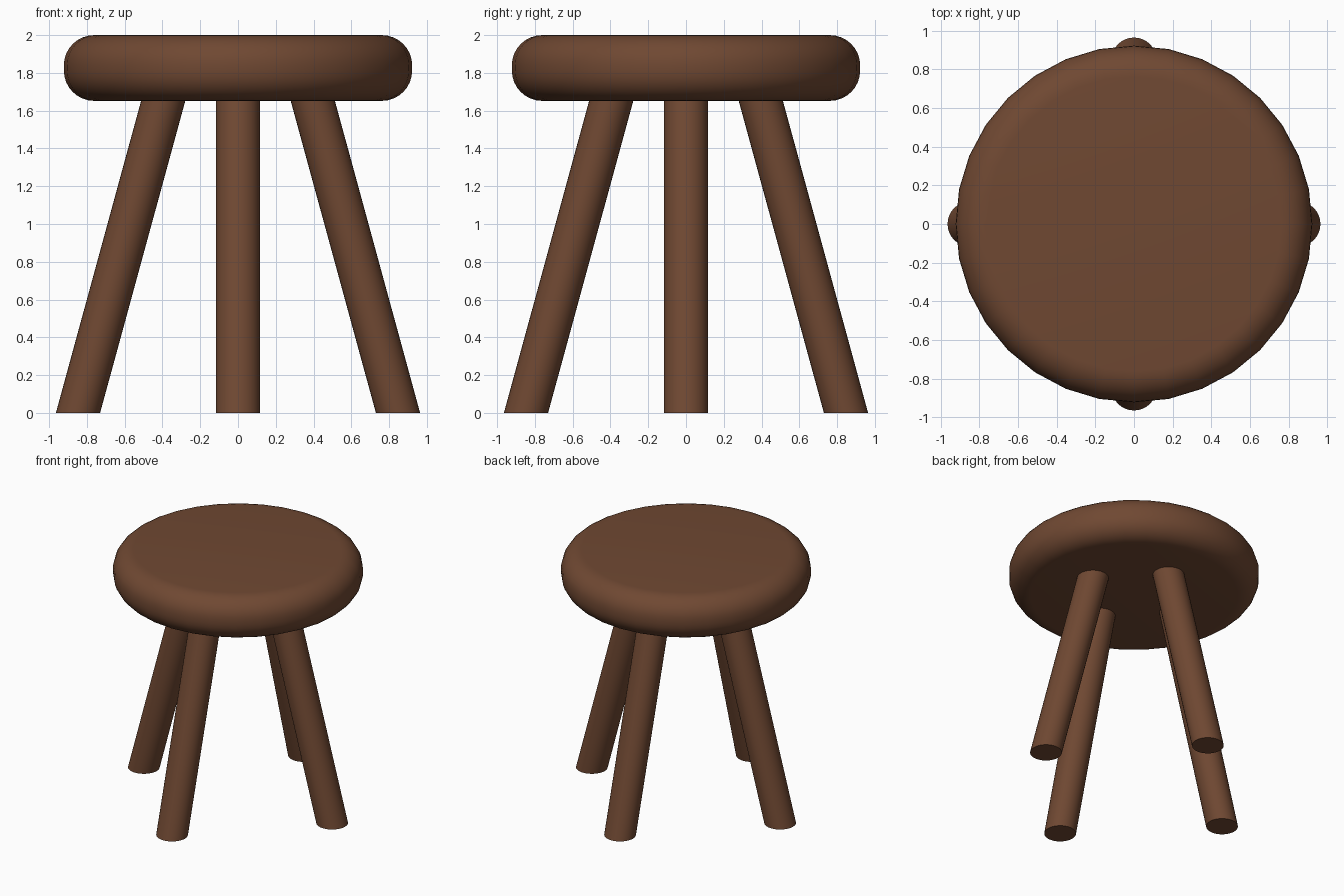
import bpy, bmesh
from math import cos, sin, pi
from mathutils import Matrix

if "Cube" in bpy.data.objects:
    bpy.data.objects.remove(bpy.data.objects["Cube"])

wood = bpy.data.materials.new("brown_wood")
wood.diffuse_color = (0.16, 0.065, 0.032, 1)
wood.use_nodes = True
wood.node_tree.nodes["Principled BSDF"].inputs["Base Color"].default_value = wood.diffuse_color


def finish(obj, name):
    obj.name = name
    obj.data.materials.append(wood)
    bpy.ops.object.select_all(action='DESELECT')
    obj.select_set(True)
    bpy.context.view_layer.objects.active = obj
    bpy.ops.object.shade_smooth_by_angle(angle=pi / 6)


def cylinder(radius, bottom, top):
    bpy.ops.mesh.primitive_cylinder_add(vertices=32, radius=radius, depth=top - bottom,
                                        location=(0, 0, (top + bottom) / 2))
    bpy.ops.object.transform_apply(location=True)
    return bpy.context.object


# Seat: thick disc with rounded rims
seat = cylinder(0.922, 1.652, 2.0)
bm = bmesh.new()
bm.from_mesh(seat.data)
rims = [e for e in bm.edges if abs(e.verts[0].co.z - e.verts[1].co.z) < 0.001]
bmesh.ops.bevel(bm, geom=rims, offset=0.16, segments=8, profile=0.5, affect='EDGES')
bm.to_mesh(seat.data)
bm.free()
finish(seat, "seat")

# Legs: splayed outward, feet cut level with the floor
FOOT, SLOPE = 0.847, 0.273
for i, name in enumerate(("right_leg", "back_leg", "left_leg", "front_leg")):
    leg = cylinder(0.117, 0.0, 1.72)
    for v in leg.data.vertices:
        v.co.x += FOOT - SLOPE * v.co.z
    leg.data.transform(Matrix.Rotation(i * pi / 2, 4, 'Z'))
    finish(leg, name)
